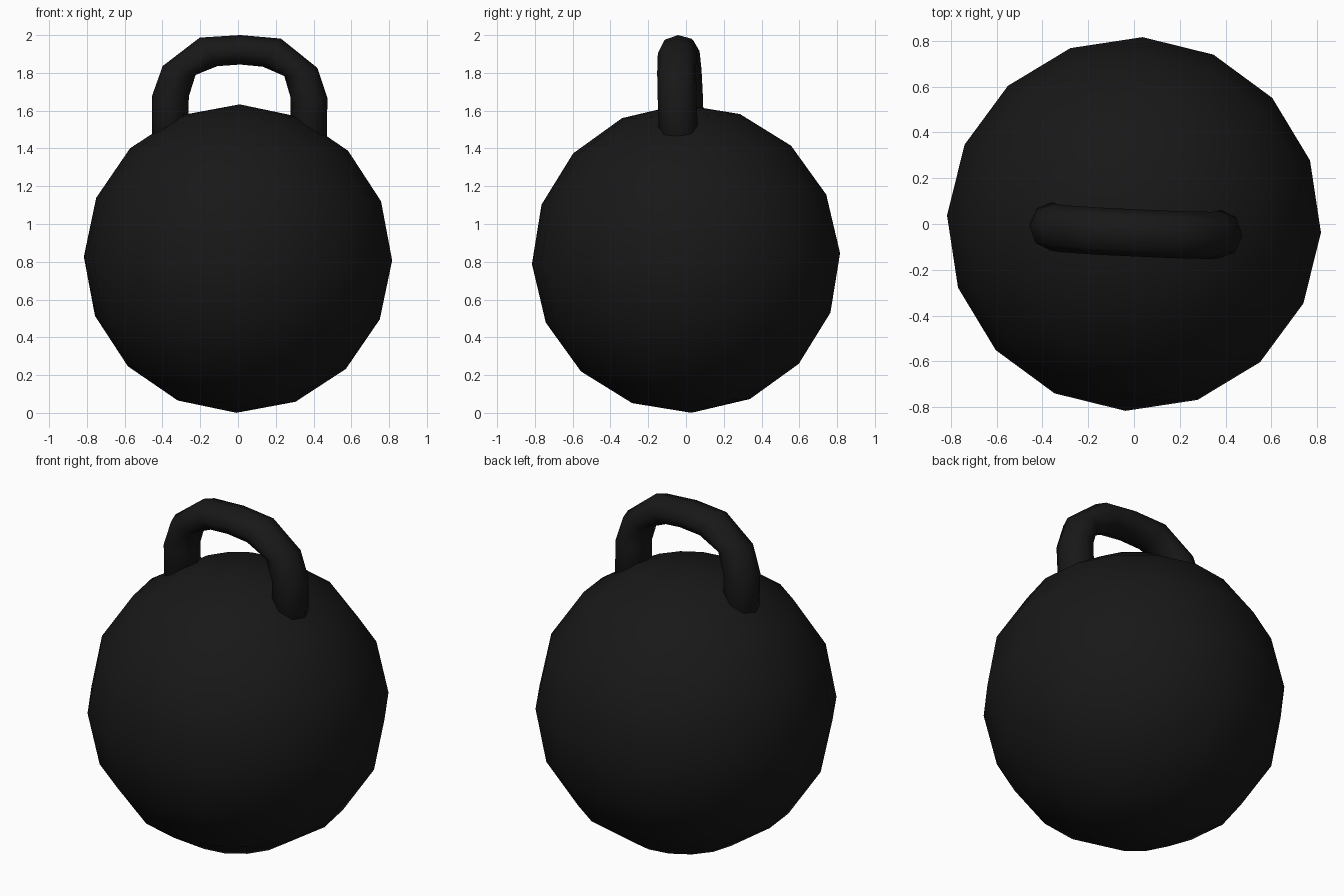
import bpy, bmesh, math
from mathutils import Matrix, Vector, Euler

if "Cube" in bpy.data.objects:
    bpy.data.objects.remove(bpy.data.objects["Cube"])

CENTER_Z = 0.817
# slight overall tilt shared by both parts
TILT = Matrix.Translation((0, 0, CENTER_Z)) @ Euler(
    (math.radians(2.0), math.radians(0.7), math.radians(-2.6))).to_matrix().to_4x4()

mat = bpy.data.materials.new("black_iron")
mat.diffuse_color = (0.009, 0.009, 0.009, 1)
mat.use_nodes = True
mat.node_tree.nodes["Principled BSDF"].inputs["Base Color"].default_value = mat.diffuse_color


def finish(name, bm):
    bmesh.ops.recalc_face_normals(bm, faces=bm.faces)
    bm.transform(TILT)
    for f in bm.faces:
        f.smooth = True
    me = bpy.data.meshes.new(name)
    bm.to_mesh(me)
    bm.free()
    me.materials.append(mat)
    ob = bpy.data.objects.new(name, me)
    bpy.context.collection.objects.link(ob)
    return ob


# round weight body
bm = bmesh.new()
bmesh.ops.create_uvsphere(bm, u_segments=16, v_segments=8, radius=0.817)
finish("weight_ball", bm)

# arched handle: (outer, inner) edge points of the right half, leg to crown
half = [((0.462, 0.45), (0.268, 0.45)),
        ((0.465, 0.855), (0.27, 0.855)),
        ((0.41, 1.015), (0.235, 0.97)),
        ((0.215, 1.168), (0.12, 1.018)),
        ((0.0, 1.184), (0.0, 1.028))]
mirrored = [((-o[0], o[1]), (-i[0], i[1])) for o, i in reversed(half[:-1])]

SIDES, HALF_DEPTH = 8, 0.103
bm = bmesh.new()
rings = []
for o, i in half + mirrored:
    outer, inner = Vector((o[0], 0, o[1])), Vector((i[0], 0, i[1]))
    mid, arm = (outer + inner) / 2, (outer - inner) / 2
    ring = []
    for k in range(SIDES):
        a = 2 * math.pi * k / SIDES
        ring.append(bm.verts.new(mid + arm * math.cos(a) + Vector((0, HALF_DEPTH * math.sin(a), 0))))
    rings.append(ring)
for r0, r1 in zip(rings, rings[1:]):
    for k in range(SIDES):
        n = (k + 1) % SIDES
        bm.faces.new((r0[k], r0[n], r1[n], r1[k]))
bm.faces.new(rings[0])
bm.faces.new(rings[-1])
finish("handle", bm)
